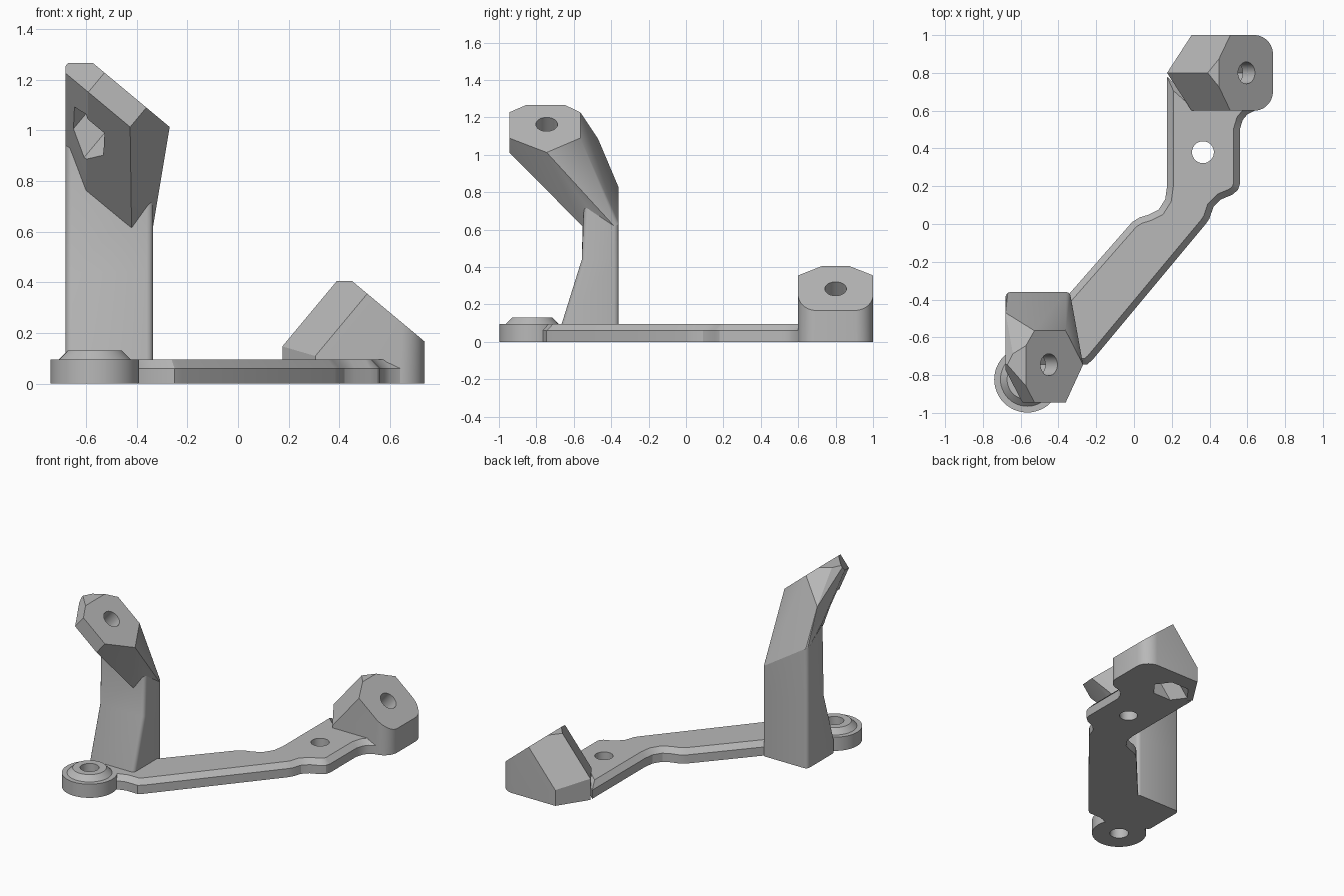
import bpy, bmesh
from math import cos, sin, pi, radians
from mathutils import Vector as V

if "Cube" in bpy.data.objects:
    bpy.data.objects.remove(bpy.data.objects["Cube"])

grey = bpy.data.materials.new("plain grey")
grey.use_nodes = True
grey.diffuse_color = (0.48, 0.48, 0.48, 1)
grey.node_tree.nodes["Principled BSDF"].inputs["Base Color"].default_value = grey.diffuse_color

# Shared tilt of both mounting faces: axis, downhill direction, sideways
AXIS = V((0.64, 0, 0.768))
DOWN = V((0.768, 0, -0.64))
SIDE = V((0, 1, 0))
X, Z = V((1, 0, 0)), V((0, 0, 1))


def finish(name, bm):
    bmesh.ops.recalc_face_normals(bm, faces=bm.faces)
    mesh = bpy.data.meshes.new(name)
    bm.to_mesh(mesh)
    bm.free()
    obj = bpy.data.objects.new(name, mesh)
    bpy.context.collection.objects.link(obj)
    mesh.materials.append(grey)
    return obj


def loft(name, rings):
    bm = bmesh.new()
    rows = [[bm.verts.new(p) for p in ring] for ring in rings]
    count = len(rows[0])
    for a, b in zip(rows, rows[1:]):
        for i in range(count):
            j = (i + 1) % count
            bm.faces.new((a[i], a[j], b[j], b[i]))
    bm.faces.new(rows[0])
    bm.faces.new(rows[-1])
    return finish(name, bm)


def circle(centre, radius, sides=32, u=X, v=SIDE):
    return [V(centre) + radius * (cos(2 * pi * i / sides) * u + sin(2 * pi * i / sides) * v)
            for i in range(sides)]


def activate(obj):
    bpy.ops.object.select_all(action='DESELECT')
    obj.select_set(True)
    bpy.context.view_layer.objects.active = obj


def drill(obj, *cutters):
    for cutter in cutters:
        cutter.hide_render = True
        mod = obj.modifiers.new("drill", 'BOOLEAN')
        mod.operation, mod.solver, mod.object = 'DIFFERENCE', 'EXACT', cutter
        activate(obj)
        bpy.ops.object.modifier_apply(modifier=mod.name)
        bpy.data.objects.remove(cutter)


def bolt_and_nut(obj, mouth):
    """Tilted bolt hole opening into a hexagonal nut pocket."""
    mouth = V(mouth)
    for name, radius, sides, start, end in (("nut_cutter", 0.105, 6, 0.1, 0.65),
                                            ("bolt_cutter", 0.058, 32, -0.05, 0.2)):
        drill(obj, loft(name, [circle(mouth - AXIS * t, radius, sides, DOWN, SIDE)
                               for t in (start, end)]))


def cut(bm, point, normal):
    """Trim a convex body on the side the normal points to."""
    geom = bm.verts[:] + bm.edges[:] + bm.faces[:]
    res = bmesh.ops.bisect_plane(bm, geom=geom, dist=1e-5, plane_co=V(point),
                                 plane_no=V(normal), clear_outer=True)
    edges = [e for e in res["geom_cut"] if isinstance(e, bmesh.types.BMEdge)]
    if edges:
        bmesh.ops.contextual_create(bm, geom=edges)


# Cranked base plate with a chamfered top rim
outline = [(0.175, 0.78), (0.175, 0.2), (0.165, 0.13), (0.13, 0.075), (0.08, 0.05),
           (0.03, 0.035), (-0.01, 0.01), (-0.33, -0.355), (-0.5, -0.55), (-0.66, -0.67),
           (-0.62, -0.82), (-0.46, -0.82), (-0.4, -0.765), (-0.34, -0.745), (-0.25, -0.745),
           (-0.22, -0.72), (0.38, 0), (0.4, 0.03), (0.42, 0.09), (0.46, 0.13),
           (0.52, 0.155), (0.55, 0.18), (0.56, 0.21), (0.56, 0.5), (0.575, 0.55),
           (0.6, 0.58), (0.64, 0.6), (0.64, 0.66), (0.31, 0.66)]
bm = bmesh.new()
base = bm.faces.new([bm.verts.new((x, y, 0)) for x, y in outline])
top = bmesh.ops.extrude_face_region(bm, geom=[base])["geom"]
bmesh.ops.translate(bm, vec=(0, 0, 0.06), verts=[g for g in top if isinstance(g, bmesh.types.BMVert)])
bmesh.ops.recalc_face_normals(bm, faces=bm.faces)
lid = [f for f in bm.faces if f.normal.z > 0.9]
bmesh.ops.inset_region(bm, faces=lid, thickness=0.033, use_even_offset=True)
for v in {v for f in lid for v in f.verts}:
    v.co.z = 0.095
plate = finish("base_plate", bm)
drill(plate, loft("plate_cutter", [circle((0.365, 0.38, z), 0.058) for z in (-0.1, 0.2)]))

# Round foot boss with a raised conical collar
bx, by = -0.565, -0.823
boss = loft("foot_boss", [circle((bx, by, z), r, 48) for r, z in
                          ((0.175, 0), (0.175, 0.095), (0.142, 0.095), (0.107, 0.13))])
for part in (boss, plate):
    drill(part, loft("boss_cutter", [circle((bx, by, z), 0.06) for z in (-0.1, 0.3)]))

# Low end block, trimmed from a box
bm = bmesh.new()
bmesh.ops.create_cube(bm, size=1)
for v in bm.verts:
    v.co = (0.455 + 0.56 * v.co.x, 0.8 + 0.4 * v.co.y, 0.2025 + 0.405 * v.co.z)
cut(bm, (0.45, 0.8, 0.405), AXIS)
ridge = V((0.39, 0.8, 0.405))
for s in (-1, 1):
    n = AXIS.cross(V((0.51, 0.8 + 0.2 * s, 0.355)) - ridge)
    cut(bm, ridge, n if n.x < 0 else -n)
    cut(bm, (0.175, 0.8, 0), (-0.2, 0.13 * s, 0))
    for k in range(1, 8):
        d = V((cos(k * pi / 16), s * sin(k * pi / 16), 0))
        cut(bm, V((0.635, 0.8 + 0.1 * s, 0)) + d * 0.1, d)
block = finish("end_block", bm)
bolt_and_nut(block, (0.595, 0.8, 0.283))

# Upright post with softened corners
LEFT, RIGHT, BACK = -0.68, -0.335, -0.36


def post_ring(front, height):
    r, ring = 0.025, []
    corners = ((RIGHT - r, BACK - r, 0), (LEFT + r, BACK - r, 90),
               (LEFT + r, front + r, 180), (RIGHT - r, front + r, 270))
    for cx, cy, start in corners:
        for a in (0, 30, 60, 90):
            t = radians(start + a)
            x, y = cx + r * cos(t), cy + r * sin(t)
            ring.append(V((x, y, height(x, y))))
    return ring


def slanted(x, y):
    return 0.62 - 0.64 * (x - RIGHT) + (0.1 if y < -0.45 else 0)


post = loft("upright_post", [post_ring(-0.665, lambda x, y: 0),
                             post_ring(-0.665, lambda x, y: 0.095),
                             post_ring(-0.557, lambda x, y: 0.44),
                             post_ring(-0.545, slanted)])

# Overhanging arm head: hull from the post top to a tilted hexagonal pad
mouth = V((-0.45, -0.745, 1.163))
pad = [mouth + DOWN * du + SIDE * dy for du, dy in
       ((0.235, 0), (0.115, 0.18), (-0.1, 0.18), (-0.235, 0), (-0.1, -0.2), (0.115, -0.2))]
points = pad + [p - AXIS * 0.1 for p in pad]
points += [p for p in post_ring(-0.545, slanted) if p.y > -0.45]
points += [V(p) for p in ((LEFT, -0.47, 1.085), (LEFT, -0.53, 0.96), (-0.6, -0.54, 0.755),
                          (-0.42, -0.545, 0.61), (RIGHT, -0.515, 0.705))]
bm = bmesh.new()
for p in points:
    bm.verts.new(p)
hull = bmesh.ops.convex_hull(bm, input=bm.verts[:])
loose = {g for g in hull["geom_interior"] + hull["geom_unused"] if isinstance(g, bmesh.types.BMVert)}
bmesh.ops.delete(bm, geom=list(loose), context='VERTS')
cut(bm, (0, 0, 1.265), Z)
cut(bm, (LEFT, 0, 0), -X)
bmesh.ops.dissolve_limit(bm, angle_limit=radians(2), verts=bm.verts[:], edges=bm.edges[:])
head = finish("arm_head", bm)
bolt_and_nut(head, mouth)

# Smooth the round walls, keep the hard edges
for part in (plate, boss, block, post, head):
    activate(part)
    bpy.ops.object.shade_smooth_by_angle(angle=radians(31 if part is post else 24))
